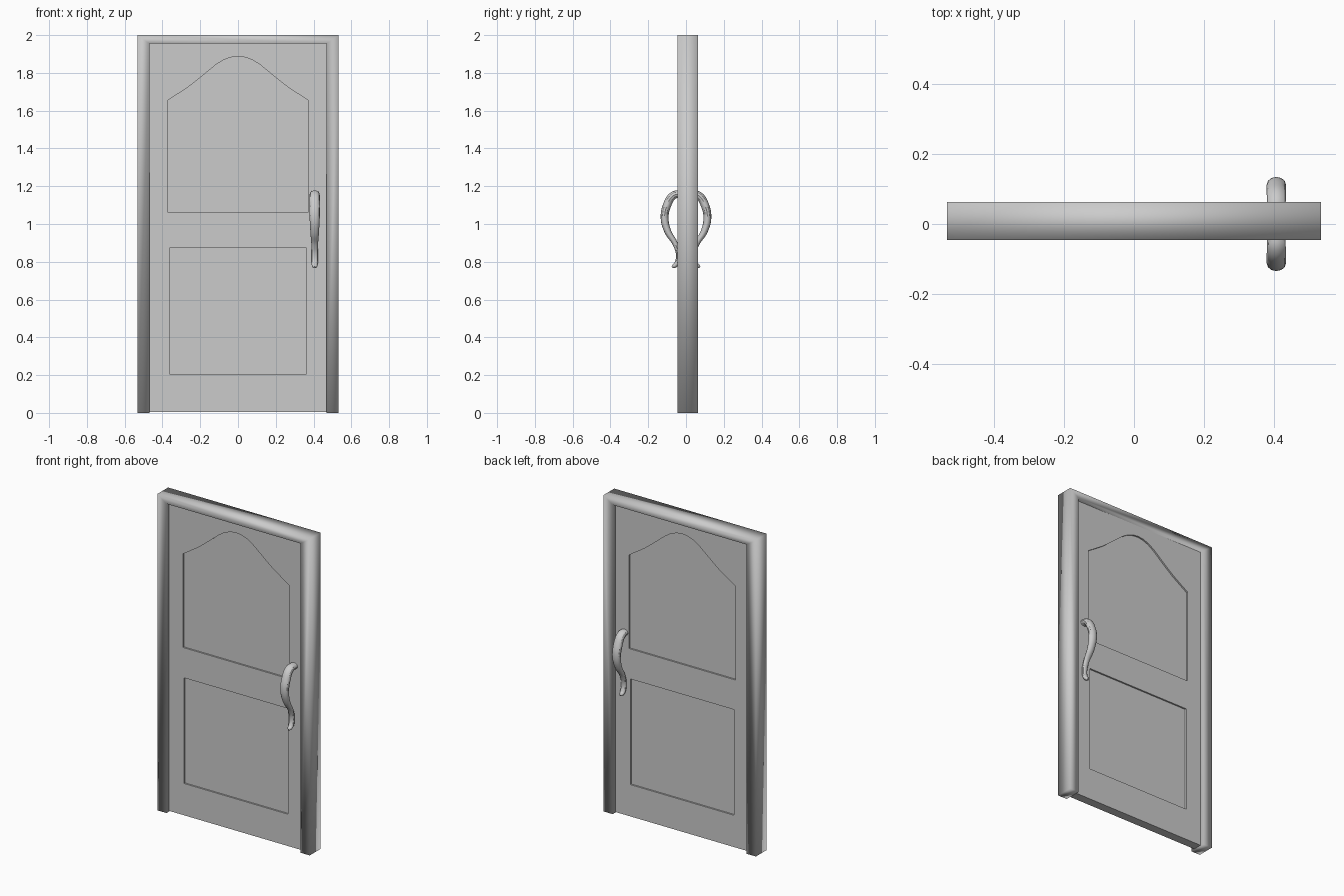
import bpy
import bmesh

if "Cube" in bpy.data.objects:
    bpy.data.objects.remove(bpy.data.objects["Cube"], do_unlink=True)

grey = bpy.data.materials.new("light_grey")
grey.use_nodes = True
grey.diffuse_color = (0.6, 0.6, 0.6, 1)
grey.node_tree.nodes["Principled BSDF"].inputs["Base Color"].default_value = (0.6, 0.6, 0.6, 1)

MID = 0.009      # depth centre of the door
SLAB = 0.028     # half thickness of the slab
RECESS = 0.01    # depth of the panels


def select_only(ob):
    bpy.ops.object.select_all(action='DESELECT')
    ob.select_set(True)
    bpy.context.view_layer.objects.active = ob


def prism(name, points, polys, y0, y1):
    """Extrude flat (x, z) polygons from y0 to y1 as one solid."""
    bm = bmesh.new()
    verts = [bm.verts.new((x, y0, z)) for x, z in points]
    faces = [bm.faces.new([verts[i] for i in poly]) for poly in polys]
    out = bmesh.ops.extrude_face_region(bm, geom=faces, use_keep_orig=True)["geom"]
    moved = [v for v in out if isinstance(v, bmesh.types.BMVert)]
    bmesh.ops.translate(bm, verts=moved, vec=(0, y1 - y0, 0))
    bmesh.ops.recalc_face_normals(bm, faces=bm.faces)
    mesh = bpy.data.meshes.new(name)
    bm.to_mesh(mesh)
    bm.free()
    mesh.materials.append(grey)
    ob = bpy.data.objects.new(name, mesh)
    bpy.context.collection.objects.link(ob)
    return ob


# Frame: two jambs and a head, mitred and softly shaded
OUT, INN, HEAD = 0.533, 0.469, 1.955
frame = prism("door_frame",
              [(-OUT, 0), (-OUT, 2), (OUT, 2), (OUT, 0),
               (-INN, 0), (-INN, HEAD), (INN, HEAD), (INN, 0)],
              [(0, 1, 5, 4), (1, 2, 6, 5), (2, 3, 7, 6)],
              MID - 0.054, MID + 0.054)
select_only(frame)
bpy.ops.object.shade_smooth()

# Slab filling the frame
slab = prism("door_slab", [(-INN, 0.004), (INN, 0.004), (INN, HEAD), (-INN, HEAD)],
             [(0, 1, 2, 3)], MID - SLAB, MID + SLAB)

# Panel outlines: a plain lower one and an arched upper one
lower = [(-0.363, 0.205), (0.362, 0.205), (0.362, 0.873), (-0.363, 0.873)]
half_arch = [(0.373, 1.654), (0.32, 1.688), (0.265, 1.724), (0.215, 1.763),
             (0.165, 1.804), (0.12, 1.841), (0.08, 1.867), (0.04, 1.882)]
upper = ([(-0.373, 1.063), (0.373, 1.063)] + half_arch + [(0, 1.887)]
         + [(-x, z) for x, z in reversed(half_arch)])

# Sink both panels into both sides of the slab
for outline in (lower, upper):
    for side in (-1, 1):
        cutter = prism("panel_cutter", outline, [range(len(outline))],
                       MID + side * (SLAB - RECESS), MID + side * (SLAB + 0.05))
        cutter.hide_render = True
        mod = slab.modifiers.new("panel", 'BOOLEAN')
        mod.operation = 'DIFFERENCE'
        mod.solver = 'EXACT'
        mod.object = cutter
        select_only(slab)
        bpy.ops.object.modifier_apply(modifier=mod.name)
        bpy.data.objects.remove(cutter, do_unlink=True)

# Handles: tapered S curves (depth, height, radius) on the front and back
path = [(0.02, 1.158, 0.02), (0.065, 1.152, 0.021), (0.1, 1.1, 0.022),
        (0.113, 1.03, 0.021), (0.096, 0.96, 0.018), (0.057, 0.895, 0.014),
        (0.04, 0.835, 0.013), (0.05, 0.79, 0.013), (0.064, 0.776, 0.011),
        (0.073, 0.77, 0.005)]
for name, side in (("front_handle", -1), ("back_handle", 1)):
    curve = bpy.data.curves.new(name, 'CURVE')
    curve.dimensions = '3D'
    curve.bevel_depth = 1
    curve.bevel_resolution = 4
    curve.resolution_u = 6
    curve.use_fill_caps = True
    spline = curve.splines.new('BEZIER')
    spline.bezier_points.add(len(path) - 1)
    for point, (y, z, radius) in zip(spline.bezier_points, path):
        point.co = (0, side * y, z)
        point.radius = radius
        point.handle_left_type = point.handle_right_type = 'AUTO'
    curve.materials.append(grey)
    handle = bpy.data.objects.new(name, curve)
    bpy.context.collection.objects.link(handle)
    handle.location.x = 0.406
    handle.scale.x = 1.28
    select_only(handle)
    bpy.ops.object.convert(target='MESH')
    bpy.ops.object.shade_smooth_by_angle()
